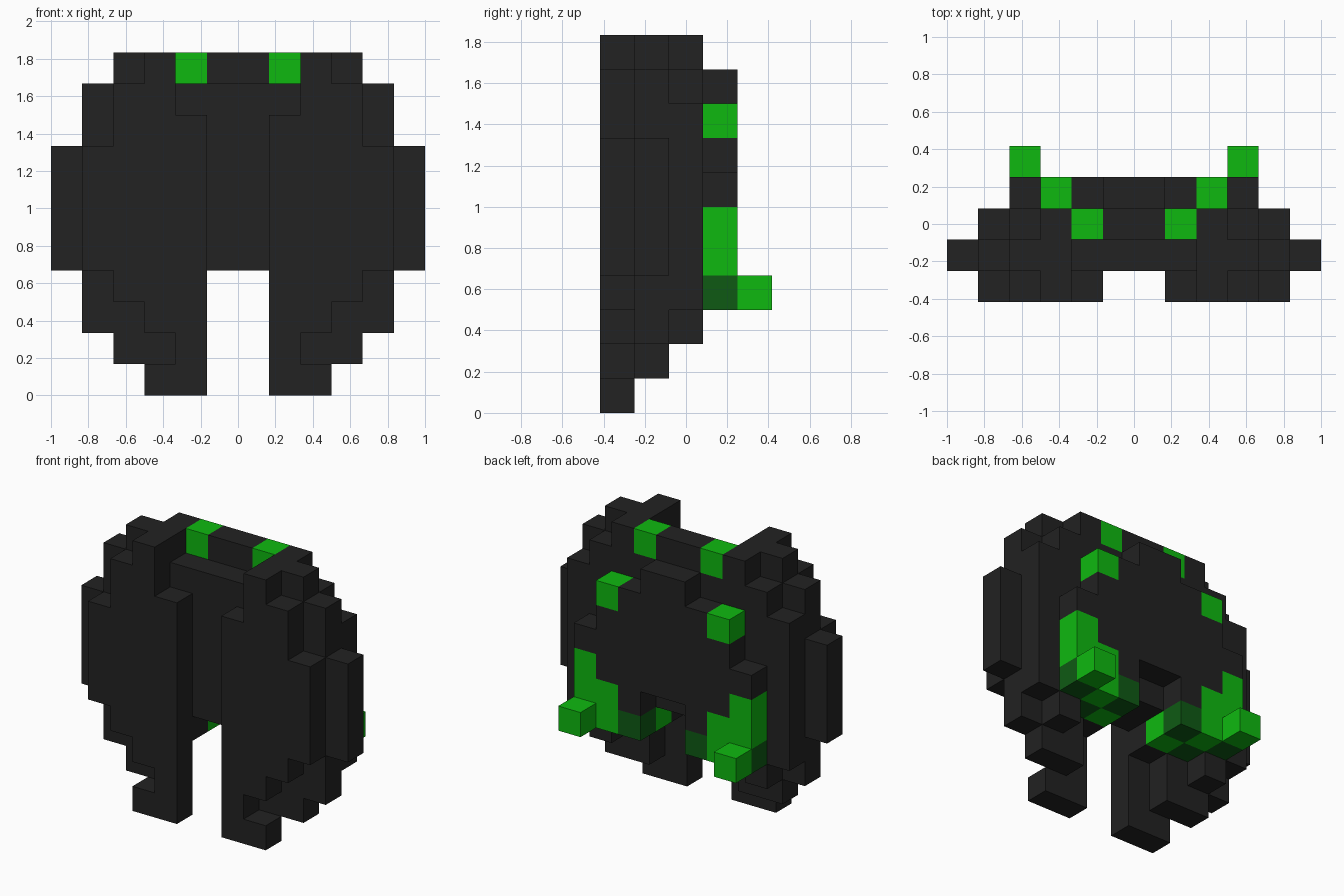
import bpy, bmesh
from mathutils import Vector

cube = bpy.data.objects.get("Cube")
if cube:
    bpy.data.objects.remove(cube, do_unlink=True)

U = 1 / 6  # edge length of one block


def material(name, rgb):
    m = bpy.data.materials.new(name)
    m.use_nodes = True
    m.diffuse_color = (*rgb, 1)
    bsdf = m.node_tree.nodes["Principled BSDF"]
    bsdf.inputs["Base Color"].default_value = (*rgb, 1)
    bsdf.inputs["Roughness"].default_value = 0.8
    return m


MATS = [material("charcoal", (0.016, 0.016, 0.016)),
        material("bright green", (0.0045, 0.485, 0.005)),
        material("dark green", (0.0045, 0.102, 0.007))]

# Right half of each slab, front to back. Rows map a height range to the
# blocks counted outward from the middle: K charcoal, G green, D dark green.
SLABS = {
    "front_plates": (0, {(0, 0): ".KK", (1, 1): ".K", (2, 2): ".KK", (3, 3): ".KKK",
                         (4, 7): ".KKKK", (8, 8): ".KKK", (9, 9): "..KK", (10, 10): "..K"}),
    "main_shell": (1, {(1, 1): "..KK", (2, 2): "..KKK", (3, 3): ".KKKK",
                       (4, 7): "KKKKKK", (8, 9): "KKKKK", (10, 10): "..KK"}),
    "middle_body": (2, {(2, 2): "...K", (3, 3): ".GDKK", (4, 8): "KKKKK",
                        (9, 9): "KKKK", (10, 10): "KGK"}),
    "back_panel": (3, {(3, 3): ".DGD", (4, 4): ".KGG", (5, 5): "KKKG", (6, 6): "KKKK",
                       (7, 7): "KKK", (8, 8): "KKG", (9, 9): "K"}),
    "rear_studs": (4, {(3, 3): "...G"}),
}

# Expand the rows into mirrored blocks
cells = {}
for part, (j, rows) in SLABS.items():
    for (low, high), row in rows.items():
        for k in range(low, high + 1):
            for a, c in enumerate(row):
                if c != ".":
                    for i in (a, -1 - a):
                        cells[i, j, k] = (part, "KGD".index(c))

DIRS = [Vector(d) for d in ((1, 0, 0), (-1, 0, 0), (0, 1, 0),
                            (0, -1, 0), (0, 0, 1), (0, 0, -1))]


def add_face(bm, cell, d, mat):
    """One outward block side."""
    centre = Vector(cell) + Vector((0.5, 0.5 - 2.5, 0.5)) + d * 0.5
    u = Vector((d.y, d.z, d.x))
    v = d.cross(u)
    corners = [centre + (u * s + v * t) * 0.5
               for s, t in ((-1, -1), (1, -1), (1, 1), (-1, 1))]
    f = bm.faces.new([bm.verts.new(p * U) for p in corners])
    f.material_index = mat


# One object per slab, with only the exposed block sides
for part in SLABS:
    bm = bmesh.new()
    for cell, (owner, mat) in cells.items():
        if owner != part:
            continue
        for d in DIRS:
            if tuple(int(c + n) for c, n in zip(cell, d)) not in cells:
                add_face(bm, cell, d, mat)
    bmesh.ops.remove_doubles(bm, verts=bm.verts, dist=0.001)
    bmesh.ops.dissolve_limit(bm, angle_limit=0.01, verts=bm.verts,
                             edges=bm.edges, delimit={"MATERIAL"})
    mesh = bpy.data.meshes.new(part)
    bm.to_mesh(mesh)
    bm.free()
    for m in MATS:
        mesh.materials.append(m)
    bpy.context.collection.objects.link(bpy.data.objects.new(part, mesh))
